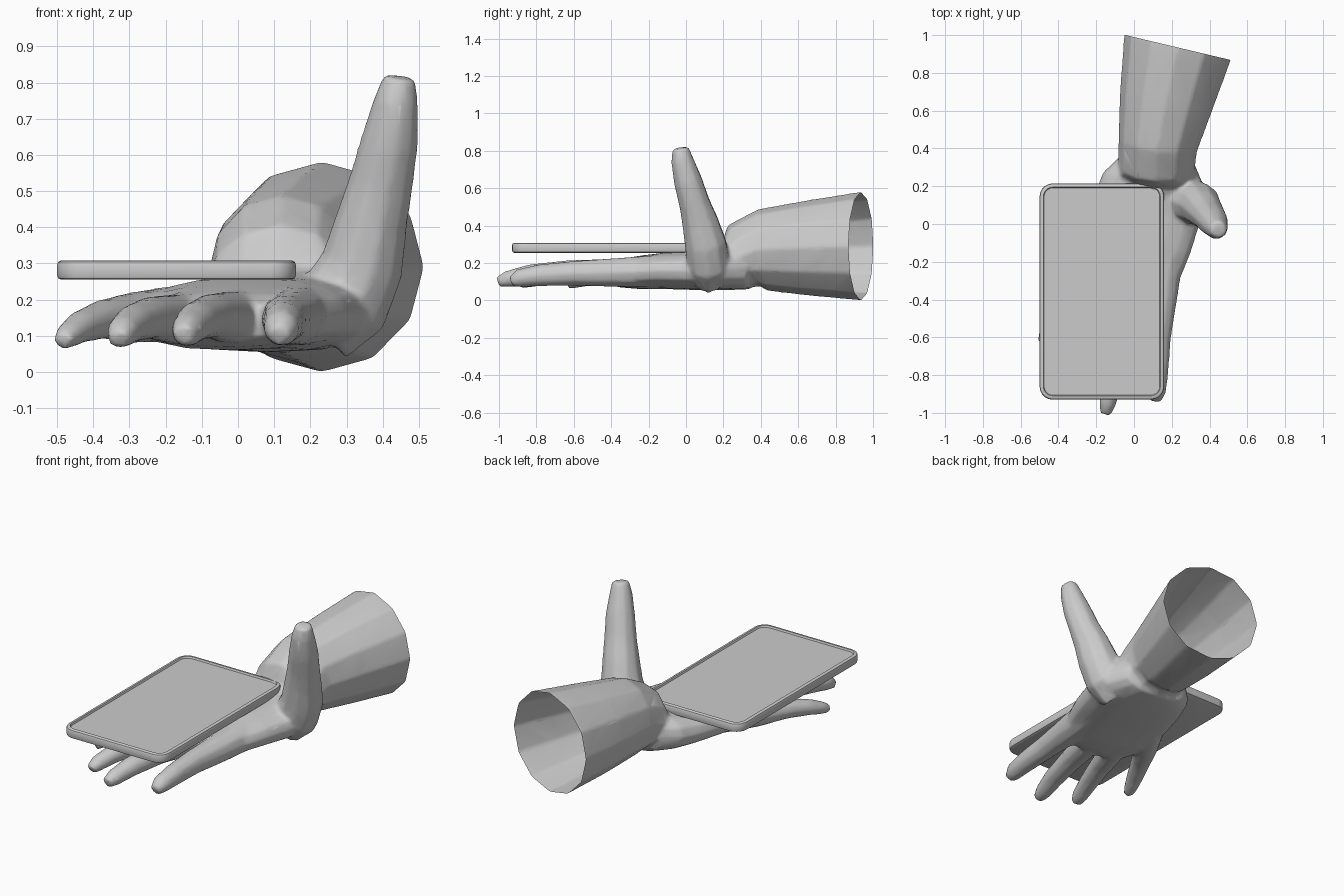
import bpy, bmesh, math
from mathutils import Vector

cube = bpy.data.objects.get("Cube")
if cube:
    bpy.data.objects.remove(cube)

grey = bpy.data.materials.new("light grey")
grey.use_nodes = True
colour = (0.6, 0.6, 0.6, 1)
grey.diffuse_color = colour
grey.node_tree.nodes["Principled BSDF"].inputs["Base Color"].default_value = colour


def add_object(name, bm):
    bmesh.ops.recalc_face_normals(bm, faces=bm.faces)
    mesh = bpy.data.meshes.new(name)
    bm.to_mesh(mesh)
    bm.free()
    mesh.materials.append(grey)
    obj = bpy.data.objects.new(name, mesh)
    bpy.context.collection.objects.link(obj)
    return obj


def loft(bm, stations, up, sides=16, power=1.0):
    """Closed tube through (x, y, z, half width, half height) stations."""
    centres = [Vector(s[:3]) for s in stations]
    rings = []
    for i, s in enumerate(stations):
        tangent = (centres[min(i + 1, len(stations) - 1)] - centres[max(i - 1, 0)]).normalized()
        side = tangent.cross(Vector(up)).normalized()
        lift = side.cross(tangent)
        ring = []
        for k in range(sides):
            a = math.tau * k / sides
            c, n = math.cos(a), math.sin(a)
            c = math.copysign(abs(c) ** power, c)
            n = math.copysign(abs(n) ** power, n)
            ring.append(bm.verts.new(centres[i] + side * c * s[3] + lift * n * s[4]))
        rings.append(ring)
    for a, b in zip(rings, rings[1:]):
        for k in range(sides):
            j = (k + 1) % sides
            bm.faces.new((a[k], a[j], b[j], b[k]))
    bm.faces.new(rings[0])
    bm.faces.new(rings[-1])


bm = bmesh.new()

# Forearm and wrist
loft(bm, [(0.27, 1.10, 0.29, 0.30, 0.30), (0.23, 0.93, 0.29, 0.29, 0.29),
          (0.17, 0.65, 0.28, 0.25, 0.255), (0.125, 0.41, 0.27, 0.21, 0.22),
          (0.12, 0.31, 0.24, 0.205, 0.185), (0.12, 0.24, 0.18, 0.22, 0.13),
          (0.10, 0.12, 0.16, 0.23, 0.10)], (0, 0, 1), 12)

# Palm
loft(bm, [(0.12, 0.34, 0.17, 0.20, 0.11), (0.11, 0.22, 0.17, 0.28, 0.115),
          (0.07, 0.08, 0.16, 0.29, 0.105), (0.02, -0.08, 0.16, 0.29, 0.10),
          (-0.02, -0.24, 0.15, 0.27, 0.09), (-0.03, -0.36, 0.145, 0.235, 0.075),
          (-0.03, -0.43, 0.14, 0.20, 0.05)], (0, 0, 1), 16, 0.8)

# Fingers
fingers = [
    [(0.17, -0.10, 0.16, 0.10, 0.09), (0.15, -0.36, 0.15, 0.085, 0.08),
     (0.13, -0.60, 0.145, 0.066, 0.068), (0.125, -0.78, 0.135, 0.058, 0.06),
     (0.12, -0.89, 0.12, 0.05, 0.05), (0.115, -0.935, 0.10, 0.03, 0.03)],
    [(0.03, -0.15, 0.16, 0.08, 0.08), (-0.02, -0.40, 0.15, 0.075, 0.075),
     (-0.075, -0.63, 0.155, 0.066, 0.062), (-0.115, -0.83, 0.14, 0.057, 0.055),
     (-0.14, -0.95, 0.115, 0.046, 0.046), (-0.15, -1.005, 0.10, 0.03, 0.03)],
    [(-0.09, -0.15, 0.16, 0.08, 0.08), (-0.17, -0.38, 0.145, 0.072, 0.072),
     (-0.24, -0.58, 0.15, 0.062, 0.06), (-0.29, -0.74, 0.135, 0.054, 0.052),
     (-0.32, -0.85, 0.11, 0.045, 0.043), (-0.33, -0.895, 0.09, 0.03, 0.028)],
    [(-0.18, -0.06, 0.16, 0.08, 0.08), (-0.29, -0.24, 0.15, 0.07, 0.072),
     (-0.375, -0.39, 0.145, 0.057, 0.055), (-0.435, -0.51, 0.125, 0.048, 0.045),
     (-0.47, -0.59, 0.10, 0.038, 0.035), (-0.485, -0.63, 0.085, 0.026, 0.024)],
]
for path in fingers:
    loft(bm, path, (0, 0, 1), 10)

# Thumb
loft(bm, [(0.22, 0.12, 0.14, 0.13, 0.09), (0.30, 0.12, 0.20, 0.13, 0.12),
          (0.345, 0.105, 0.30, 0.115, 0.115), (0.37, 0.075, 0.42, 0.10, 0.10),
          (0.395, 0.045, 0.52, 0.09, 0.085), (0.42, 0.01, 0.64, 0.08, 0.078),
          (0.437, -0.02, 0.75, 0.062, 0.062), (0.447, -0.03, 0.815, 0.045, 0.045)],
     (0, 1, 0), 10)

hand = add_object("hand", bm)

# Fuse the parts into one skin, then soften and thin it
remesh = hand.modifiers.new("fuse", "REMESH")
remesh.mode = "VOXEL"
remesh.voxel_size = 0.011
smooth = hand.modifiers.new("soften", "SMOOTH")
smooth.factor = 0.5
smooth.iterations = 6
thin = hand.modifiers.new("thin", "DECIMATE")
thin.ratio = 0.12
skin = bpy.data.meshes.new_from_object(hand.evaluated_get(bpy.context.evaluated_depsgraph_get()))
hand.modifiers.clear()

# Cut the forearm open at its end
bm = bmesh.new()
bm.from_mesh(skin)
bmesh.ops.bisect_plane(bm, geom=bm.verts[:] + bm.edges[:] + bm.faces[:],
                       plane_co=(0.23, 0.935, 0.29), plane_no=(0.23, 0.97, 0),
                       clear_outer=True)
for face in bm.faces:
    face.smooth = True
    face.material_index = 0
bm.to_mesh(hand.data)
bm.free()


def rounded_rectangle(inset, z, radius=0.07, steps=5):
    """Outline of the tablet, drawn in from its edge by inset."""
    points = []
    for cx, cy, turn in ((0.33, 0.5725, 0), (-0.33, 0.5725, 1),
                         (-0.33, -0.5725, 2), (0.33, -0.5725, 3)):
        x = cx - math.copysign(radius, cx)
        y = cy - math.copysign(radius, cy)
        for k in range(steps + 1):
            a = math.pi / 2 * (turn + k / steps)
            r = radius - inset
            points.append((x - 0.17 + r * math.cos(a), y - 0.3575 + r * math.sin(a), z))
    return points


# Tablet with a bevelled edge and a sunken screen
bm = bmesh.new()
levels = [(0.012, 0.255), (0.003, 0.259), (0, 0.267), (0, 0.296), (0.003, 0.304),
          (0.010, 0.308), (0.020, 0.308), (0.024, 0.298)]
rings = [[bm.verts.new(p) for p in rounded_rectangle(*level)] for level in levels]
for a, b in zip(rings, rings[1:]):
    for k in range(len(a)):
        j = (k + 1) % len(a)
        bm.faces.new((a[k], a[j], b[j], b[k]))
bm.faces.new(rings[0])
bm.faces.new(rings[-1])
tablet = add_object("tablet", bm)
bpy.ops.object.select_all(action="DESELECT")
tablet.select_set(True)
bpy.context.view_layer.objects.active = tablet
bpy.ops.object.shade_smooth_by_angle(angle=math.radians(35))
